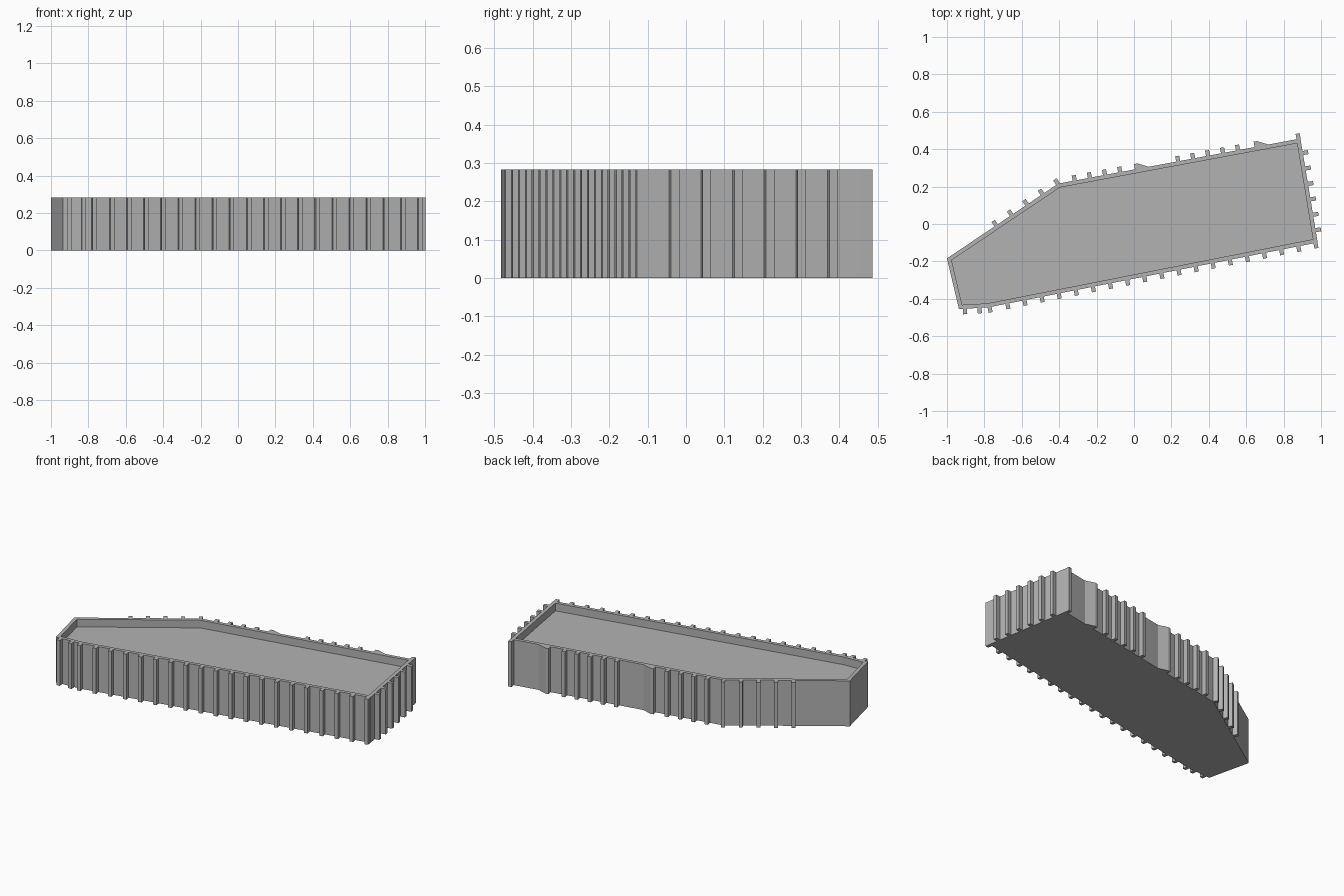
import bpy
import bmesh
from mathutils import Vector

cube = bpy.data.objects.get("Cube")
if cube:
    bpy.data.objects.remove(cube, do_unlink=True)

HEIGHT, LIP, RECESS = 0.283, 0.022, 0.048
FIN_W, FIN_D = 0.022, 0.029

grey = bpy.data.materials.new("concrete grey")
grey.use_nodes = True
grey.diffuse_color = (0.45, 0.45, 0.45, 1)
grey.node_tree.nodes["Principled BSDF"].inputs["Base Color"].default_value = grey.diffuse_color


def add_prism(bm, outline):
    """Extrude a plan outline to full height and return its top face."""
    base = bm.faces.new([bm.verts.new((x, y, 0)) for x, y in outline])
    ext = bmesh.ops.extrude_face_region(bm, geom=[base], use_keep_orig=True)["geom"]
    top = [v for v in ext if isinstance(v, bmesh.types.BMVert)]
    bmesh.ops.translate(bm, verts=top, vec=(0, 0, HEIGHT))
    return next(f for f in ext if isinstance(f, bmesh.types.BMFace))


def finish(bm, name):
    bmesh.ops.recalc_face_normals(bm, faces=bm.faces[:])
    mesh = bpy.data.meshes.new(name)
    bm.to_mesh(mesh)
    bm.free()
    mesh.materials.append(grey)
    obj = bpy.data.objects.new(name, mesh)
    bpy.context.collection.objects.link(obj)


# Plan corners, counter-clockwise
tip = Vector((-1.0, -0.184))
nose = Vector((-0.936, -0.455))
bend = Vector((-0.78, -0.446))
front_corner = Vector((0.982, -0.099))
back_corner = Vector((0.89, 0.457))
shoulder = Vector((-0.405, 0.216))

# Main block with a parapet around the sunken roof
bm = bmesh.new()
roof = add_prism(bm, [tip, nose, bend, front_corner, back_corner, shoulder])
bmesh.ops.recalc_face_normals(bm, faces=bm.faces[:])
bmesh.ops.inset_region(bm, faces=[roof], thickness=LIP, use_even_offset=True)
low = bmesh.ops.extrude_discrete_faces(bm, faces=[roof])["faces"][0]
bmesh.ops.translate(bm, verts=low.verts[:], vec=(0, 0, -RECESS))
finish(bm, "building_block")


def add_fins(name, start, end, positions, axis=0, wedges=()):
    """Vertical fins, and wedges that taper along the wall, placed by coordinate."""
    bm = bmesh.new()
    along = (end - start).normalized()
    out = Vector((along.y, -along.x))

    def at(c):
        return start + (end - start) * ((c - start[axis]) / (end[axis] - start[axis]))

    for c in positions:
        p, half = at(c), along * FIN_W / 2
        add_prism(bm, [p - half, p - half + out * FIN_D,
                       p + half + out * FIN_D, p + half])
    for c in wedges:
        p = at(c)
        add_prism(bm, [p, p + out * FIN_D, p - along * 0.018 + out * FIN_D,
                       p - along * 0.075])
    finish(bm, name)


def spaced(first, step, count):
    return [first + step * i for i in range(count)]


# Fins on each wall
add_fins("nose_fins", nose, bend, [-0.904, -0.826])
add_fins("front_fins", bend, front_corner, [-0.772] + spaced(-0.677, 0.0915, 19))
add_fins("end_fins", front_corner, back_corner, spaced(-0.033, 0.0825, 6), axis=1)
add_fins("back_fins", back_corner, shoulder,
         [0.88] + spaced(0.236, 0.08, 5) + spaced(-0.317, 0.081, 4),
         wedges=[0.005, 0.645])
add_fins("slanted_fins", shoulder, tip, spaced(-0.737, 0.0825, 5))
